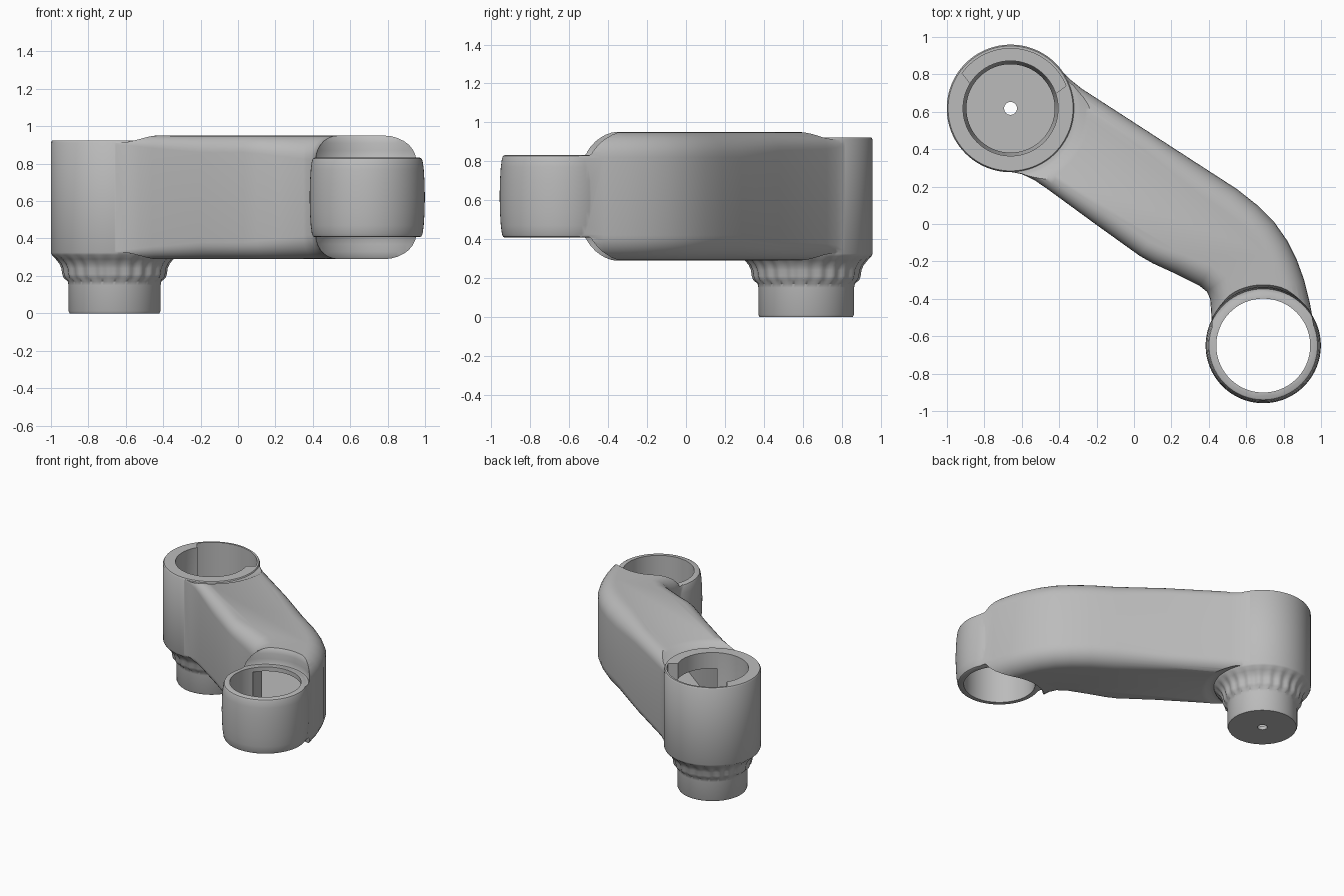
import bpy, bmesh, math
from mathutils import Vector

if "Cube" in bpy.data.objects:
    bpy.data.objects.remove(bpy.data.objects["Cube"])

HUB = (-0.66, 0.618)     # large socket axis
RING = (0.691, -0.65)    # small ring axis
MID = 0.62               # mirror height of the arm

grey = bpy.data.materials.new("plain_grey")
grey.diffuse_color = (0.5, 0.5, 0.5, 1)
grey.use_nodes = True
grey.node_tree.nodes["Principled BSDF"].inputs["Base Color"].default_value = grey.diffuse_color


def loft(name, rings):
    """Closed solid through matching rings of points."""
    bm = bmesh.new()
    rows = [[bm.verts.new(p) for p in ring] for ring in rings]
    n = len(rows[0])
    for lo, hi in zip(rows, rows[1:]):
        for i in range(n):
            j = (i + 1) % n
            bm.faces.new((lo[i], lo[j], hi[j], hi[i]))
    bm.faces.new(rows[0])
    bm.faces.new(rows[-1])
    bmesh.ops.recalc_face_normals(bm, faces=bm.faces[:])
    me = bpy.data.meshes.new(name)
    bm.to_mesh(me)
    bm.free()
    me.materials.append(grey)
    ob = bpy.data.objects.new(name, me)
    bpy.context.collection.objects.link(ob)
    return ob


def lathe(name, centre, profile, n=96, ripple=None):
    """Solid turned around a vertical axis; profile is (radius, z)."""
    rings = []
    for r, z in profile:
        ring = []
        for i in range(n):
            a = 2 * math.pi * i / n
            rr = r
            if ripple and ripple[0] < z < ripple[1]:
                rr += ripple[2] * math.cos(24 * a)
            ring.append((centre[0] + rr * math.cos(a), centre[1] + rr * math.sin(a), z))
        rings.append(ring)
    return loft(name, rings)


def prism(name, outline, z0, z1):
    return loft(name, [[(x, y, z) for x, y in outline] for z in (z0, z1)])


def rounded_prism(name, outline, z0, z1, radius, steps=7):
    """Clockwise outline extruded, with edge rounding radius(x) top and bottom."""
    pts = [Vector(p) for p in outline]
    inward = []
    for i, p in enumerate(pts):
        a = (p - pts[i - 1]).normalized()
        b = (pts[(i + 1) % len(pts)] - p).normalized()
        na, nb = Vector((a.y, -a.x)), Vector((b.y, -b.x))
        inward.append((na + nb) / (1 + na.dot(nb)))
    top = []
    for k in range(steps + 1):
        t = math.pi / 2 * k / steps
        ring = []
        for p, m in zip(pts, inward):
            r = radius(p.x)
            q = p + m * r * (1 - math.cos(t))
            ring.append((q.x, q.y, z1 - r + r * math.sin(t)))
        top.append(ring)
    low = [[(x, y, z0 + z1 - z) for x, y, z in ring] for ring in reversed(top)]
    return loft(name, low + top)


def combine(target, tool, op):
    m = target.modifiers.new("bool", 'BOOLEAN')
    m.operation = op
    m.solver = 'EXACT'
    m.object = tool
    dg = bpy.context.evaluated_depsgraph_get()
    dg.update()
    me = bpy.data.meshes.new_from_object(target.evaluated_get(dg))
    target.modifiers.clear()
    target.data = me
    bpy.data.objects.remove(tool)


# Arm: bent outline flaring into the socket, rounder towards the ring
outline = [(-0.43, 0.862), (-0.385, 0.818), (-0.34, 0.772), (-0.28, 0.724),
           (0.1, 0.478), (0.4, 0.284), (0.55, 0.187), (0.66, 0.1),
           (0.75, 0.01), (0.82, -0.09), (0.87, -0.19), (0.91, -0.3),
           (0.94, -0.42), (0.972, -0.6), (0.42, -0.6),
           (0.412, -0.46), (0.407, -0.40), (0.39, -0.362), (0.35, -0.33),
           (0.22, -0.265), (0.1, -0.21), (0.03, -0.17), (-0.2, -0.005),
           (-0.46, 0.185), (-0.53, 0.233), (-0.6, 0.267), (-0.69, 0.284)]


def edge_radius(x):
    t = min(1, max(0, (x + 0.6) / 0.35))
    u = min(1, max(0, (x - 0.05) / 0.35))
    return 0.05 + 0.04 * t + 0.04 * u


arm = rounded_prism("arm_link", outline, 0.29, 0.95, edge_radius)

# Stepped recesses around the socket and the ring, above and below
hub_step = [(0.355, 0.915), (0.37, 0.92), (0.40, 0.935), (0.44, 0.955), (0.44, 1.2)]
ring_step = [(0.303, 0.83), (0.307, 0.84), (0.309, 0.87), (0.311, 0.91),
             (0.316, 0.935), (0.328, 0.955), (0.328, 1.2)]
for centre, step in ((HUB, hub_step), (RING, ring_step)):
    for flip in (False, True):
        prof = [(r, 2 * MID - z if flip else z) for r, z in step]
        combine(arm, lathe("step_cutter", centre, prof), 'DIFFERENCE')

# Socket body with fluted collar and narrow lower spigot
hub = [(0.24, 0.0), (0.246, 0.012), (0.246, 0.15), (0.25, 0.17), (0.268, 0.19),
       (0.275, 0.21), (0.279, 0.24), (0.29, 0.265), (0.31, 0.29), (0.335, 0.312),
       (0.341, 0.325), (0.341, 0.912), (0.334, 0.923)]
combine(arm, lathe("socket", HUB, hub, 144, (0.18, 0.3, 0.005)), 'UNION')

# Barrel-shaped end ring
half = [(0.308, 0.62), (0.3065, 0.70), (0.302, 0.77), (0.296, 0.815),
        (0.29, 0.828), (0.28, 0.833)]
barrel = [(r, 2 * MID - z) for r, z in half[:0:-1]] + half
combine(arm, lathe("end_ring", RING, barrel), 'UNION')

# Hollow passage inside the arm
passage = [(-0.66, 0.615), (-0.45, 0.7), (-0.3, 0.66), (0.52, 0.13), (0.7, -0.02),
           (0.8, -0.16), (0.88, -0.36), (0.88, -0.55), (0.52, -0.6),
           (0.48, -0.5), (0.46, -0.36), (0.1, -0.13), (-0.5, 0.32)]
combine(arm, prism("passage_cutter", passage, 0.44, 0.80), 'DIFFERENCE')

# Ring opening
combine(arm, lathe("ring_bore", RING, [(0.251, 0.2), (0.251, 1.1)]), 'DIFFERENCE')

# Socket bore, floor hole and wider pocket at the back of the rim
bore = [(0.236, 0.03), (0.236, 0.19), (0.254, 0.25), (0.254, 1.1)]
combine(arm, lathe("socket_bore", HUB, bore), 'DIFFERENCE')
combine(arm, lathe("floor_hole", HUB, [(0.035, -0.1), (0.035, 0.1)], 16), 'DIFFERENCE')
pocket = [(HUB[0] + 0.05, HUB[1]), (HUB[0] + 0.2, HUB[1] + 0.05)]
for k in range(41):
    a = math.radians(22 + 122 * k / 40)
    pocket.append((HUB[0] + 0.32 * math.cos(a), HUB[1] + 0.32 * math.sin(a)))
pocket.append((HUB[0] - 0.15, HUB[1] + 0.05))
combine(arm, prism("pocket_cutter", pocket, 0.42, 1.1), 'DIFFERENCE')

# Smooth shading with crisp rims
bpy.ops.object.select_all(action='DESELECT')
bpy.context.view_layer.objects.active = arm
arm.select_set(True)
bpy.ops.object.shade_smooth_by_angle(angle=math.radians(35))
